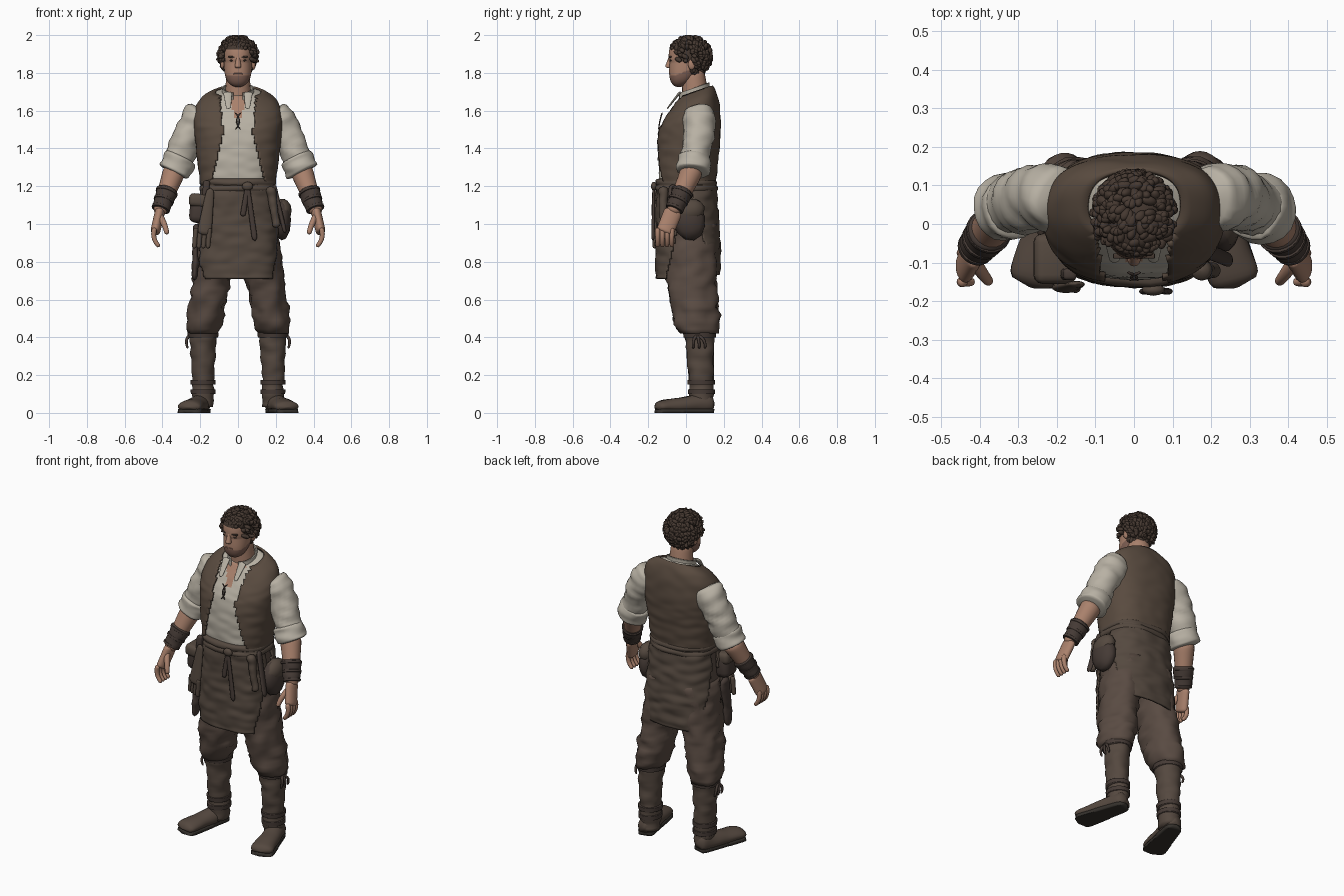
import bpy, bmesh, math, random
from mathutils import Vector, Matrix, noise

random.seed(4)
if "Cube" in bpy.data.objects:
    bpy.data.objects.remove(bpy.data.objects["Cube"])


def material(name, red, green, blue):
    made = bpy.data.materials.new(name)
    made.use_nodes = True
    made.diffuse_color = (red, green, blue, 1)
    made.node_tree.nodes["Principled BSDF"].inputs["Base Color"].default_value = made.diffuse_color
    return made


skin = material("skin", .4, .22, .15)
stubble = material("stubble", .22, .12, .09)
hair_brown = material("dark hair", .06, .04, .03)
linen = material("linen", .48, .44, .37)
vest_brown = material("vest brown", .1, .07, .05)
apron_brown = material("apron brown", .09, .066, .05)
trouser_brown = material("trouser brown", .1, .07, .055)
boot_brown = material("boot brown", .09, .065, .05)
leather = material("dark leather", .06, .043, .036)
sole_dark = material("sole", .035, .03, .025)


def finish(name, bm, materials, rule=None, thick=0):
    bmesh.ops.recalc_face_normals(bm, faces=bm.faces)
    mesh = bpy.data.meshes.new(name)
    for entry in materials:
        mesh.materials.append(entry)
    for face in bm.faces:
        face.smooth = True
        if rule:
            face.material_index = rule(face.calc_center_median())
    bm.to_mesh(mesh)
    bm.free()
    part = bpy.data.objects.new(name, mesh)
    bpy.context.collection.objects.link(part)
    if thick:
        modifier = part.modifiers.new("thickness", "SOLIDIFY")
        modifier.thickness, modifier.offset = thick, 0


def signed_power(value, power):
    return math.copysign(abs(value) ** (2 / power), value)


def loft(name, frames, materials, sides, power=2, wrinkle=0, keep=None, thick=0, warp=None, rule=None):
    """Join rings, each given as a centre and two half axes."""
    bm, rings = bmesh.new(), []
    for centre, across, along in frames:
        ring = []
        for k in range(sides):
            angle = math.tau * k / sides
            offset = across * signed_power(math.cos(angle), power) + along * signed_power(math.sin(angle), power)
            point = centre + offset
            point += offset.normalized() * noise.noise(Vector((point.x, point.y, point.z * 2)) * 12) * wrinkle
            ring.append(bm.verts.new(warp(point) if warp else point))
        rings.append(ring)
    for lower, upper in zip(rings, rings[1:]):
        for k in range(sides):
            bm.faces.new((lower[k - 1], lower[k], upper[k], upper[k - 1]))
    if keep:
        unwanted = [face for face in bm.faces if not keep(face.calc_center_median())]
        bmesh.ops.delete(bm, geom=unwanted, context="FACES")
    else:
        bm.faces.new(rings[0])
        bm.faces.new(rings[-1])
    finish(name, bm, materials, rule, thick)


def shell(name, low, high, section, *materials, grow=0, fine=False, **options):
    """Level rings from low to high; section(z) gives centre x, y and half widths."""
    frames, rows = [], 50 if fine else 24
    for i in range(rows + 1):
        z = low + (high - low) * i / rows
        x, y, wide, deep = section(z)
        frames.append((Vector((x, y, z)), Vector((wide + grow, 0, 0)), Vector((0, deep + grow, 0))))
    loft(name, frames, materials, 96 if fine else 40, **options)


def taper(start, end, flat=1):
    def radius(t):
        wide = start + (end - start) * t
        return wide, wide * flat
    return radius


def tube(name, start, end, radius, mat, bend=None, **options):
    """Round-ended tube along a curve pulled towards the bend point."""
    bend = bend or start.lerp(end, .5)
    frames, rows = [], 24
    for i in range(rows + 1):
        t = i / rows
        first, second = start.lerp(bend, t), bend.lerp(end, t)
        tangent = (second - first).normalized()
        across = Vector((1, 0, 0))
        across = (across - tangent * across.dot(tangent)).normalized()
        cap = math.sqrt(1.01 - abs(2 * t - 1) ** 12)
        wide, deep = radius(t)
        frames.append((first.lerp(second, t), across * wide * cap, tangent.cross(across) * deep * cap))
    loft(name, frames, [mat], 20, **options)


def add_blob(bm, centre, size, turn):
    place = Matrix.Translation(centre) @ turn.to_4x4() @ Matrix.Diagonal((*size, 1))
    bmesh.ops.create_icosphere(bm, subdivisions=2, radius=1, matrix=place)


def ball(name, centre, size, mat, tilt=0):
    bm = bmesh.new()
    add_blob(bm, centre, size, Matrix.Rotation(tilt, 3, "X"))
    finish(name, bm, [mat])


def block(name, centre, size, mat, tilt=0):
    bm = bmesh.new()
    place = Matrix.Translation(centre) @ Matrix.Rotation(tilt, 4, "Y") @ Matrix.Diagonal((*size, 1))
    bmesh.ops.create_cube(bm, size=1, matrix=place)
    bmesh.ops.bevel(bm, geom=bm.edges[:], offset=min(size) / 3, segments=3, affect="EDGES", profile=.5)
    finish(name, bm, [mat])


# Head, with hairline and jaw coloured by position
def head_section(z):
    t = (z - 1.725) / .26
    dome = math.sqrt(1.02 - (2 * t - 1) ** 4)
    return 0, .012 - .05 * max(0, 1 - 2 * t), .083 * dome * (.8 + .2 * t), .103 * dome * min(1, .55 + .8 * t)


def hairy(point):
    hairline = 1.925 if point.y < -.045 else 1.86 if point.y < .03 else 1.785
    return point.z > hairline


def head_colour(point):
    if hairy(point):
        return 1
    return 2 if point.y < .045 and point.z < 1.79 + max(0, point.y + .05) * .4 else 0


shell("head", 1.725, 1.985, head_section, skin, hair_brown, stubble, fine=True, power=2.2, rule=head_colour)
tube("neck", Vector((0, .06, 1.58)), Vector((0, .035, 1.82)), taper(.075, .06), skin)
tube("nose", Vector((0, -.08, 1.89)), Vector((0, -.095, 1.825)), taper(.009, .018), skin)
block("mouth", (0, -.087, 1.795), (.046, .008, .007), stubble)
for sign, side in ((1, "left"), (-1, "right")):
    ball(side + "_ear", (sign * .083, .03, 1.845), (.01, .02, .03), skin)
    ball(side + "_eye", (sign * .033, -.08, 1.866), (.013, .006, .005), hair_brown)
    block(side + "_brow", (sign * .034, -.083, 1.884), (.04, .014, .01), hair_brown, sign * -.1)

# Tousled hair tufts
bm = bmesh.new()
for attempt in range(450):
    direction = Vector([random.gauss(0, 1) for axis in "xyz"]).normalized()
    root = Vector((0, .022, 1.888)) + direction * Vector((.088, .104, .1)).length * .6
    root.x *= .95
    root.y += direction.y * .005
    if hairy(root):
        add_blob(bm, root, (.022, .013, .012), Matrix.Rotation(random.uniform(0, math.pi), 3, direction.orthogonal()))
for vert in bm.verts:
    vert.co.z = min(vert.co.z, 2)
finish("hair", bm, [hair_brown])


# Shirt body and open vest share one torso rule
def torso(z):
    t = min(1, (z - 1.2) / .5)
    wide = .08 + (.1 + .06 * t) * (1 - max(0, t) ** 8) ** .7
    return 0, .05 * t * t, wide, .07 + (.07 + .03 * t) * (1 - t ** 4)


def slope(point):
    point.z += .35 * (point.y - .04) * max(0, min(1, (point.z - 1.5) / .15))
    return point


def vest_cloth(point):
    opening = .078 + max((point.z - 1.48) * .1, (1.48 - point.z) * .25)
    return point.y > .03 or abs(point.x) > opening


def bare_chest(point):
    return int(point.y < .03 and abs(point.x) < (point.z - 1.535) * .42)


shell("shirt", 1.2, 1.7, torso, linen, skin, fine=True, power=2.4, wrinkle=.005, warp=slope, rule=bare_chest)
shell("vest", 1.21, 1.695, torso, vest_brown, grow=.013, fine=True, power=2.4, wrinkle=.005, warp=slope,
      keep=vest_cloth, thick=.012)
shell("collar", 1.665, 1.72, lambda z: (0, .042, .08, .078), linen, warp=slope, thick=.008,
      keep=lambda point: point.y > 0 or abs(point.x) > .03)


# Leg rules, written for the left leg
def trouser_leg(z):
    t = (1 - z) / .6
    gather = min(1, .8 + (z - .4) * 3)
    return .095 + .095 * t, .02 + .05 * t * t, (.112 - .02 * t) * gather, (.147 - .03 * t) * gather


def boot_shaft(z):
    radius = .055 + .1 * z * z
    return .185, .085 - .03 * z, radius, radius + .006


def foot_radius(t):
    return .045 + .025 * t, .06 - .03 * t


def above_sole(point):
    point.z = max(point.z, .016)
    return point


def flatten(point):
    point.z = .02 if point.z > .04 else 0
    return point


for sign, side in ((1, "left"), (-1, "right")):
    def at(x, y, z):
        return Vector((sign * x, y, z))

    def mirrored(section):
        return lambda z: (sign * section(z)[0], *section(z)[1:])

    # Shirt sleeve, forearm and bracer
    shoulder, elbow, wrist = at(.18, .065, 1.6), at(.33, .04, 1.3), at(.42, -.075, 1.05)
    tube(side + "_sleeve", shoulder, elbow, taper(.088, .076), linen, bend=at(.26, .08, 1.5), wrinkle=.014)
    tube(side + "_rolled_cuff", shoulder.lerp(elbow, .8), shoulder.lerp(elbow, 1.1), taper(.085, .088), linen,
         wrinkle=.012)
    tube(side + "_forearm", elbow, wrist, taper(.063, .035), skin)
    tube(side + "_bracer", elbow.lerp(wrist, .45), elbow.lerp(wrist, .92), taper(.058, .045), leather, wrinkle=.006)
    for i in range(3):
        spot = .5 + i * .17
        tube(f"{side}_bracer_strap_{i}", elbow.lerp(wrist, spot), elbow.lerp(wrist, spot + .06),
             taper(.06 - i * .005, .059 - i * .005), leather)

    # Hand
    tube(side + "_palm", wrist.lerp(elbow, .1), at(.44, -.115, .95), taper(.027, .026, 1.8), skin)
    for i in range(4):
        knuckle = at(.44, -.15 + .025 * i, .98)
        tube(f"{side}_finger_{i}", knuckle, knuckle + at(-.025, 0, -.1), taper(.014, .011), skin,
             bend=knuckle + at(.02, 0, -.06))
    tube(side + "_thumb", at(.42, -.09, 1.05), at(.375, -.15, .945), taper(.019, .012), skin, bend=at(.385, -.14, 1))
    tube(side + "_collar_flap", at(.055, -.03, 1.7), at(.05, -.1, 1.61), taper(.024, .012, .3), linen)
    tube(side + "_lace", at(.018, -.125, 1.59), at(.014, -.145, 1.5), taper(.004, .003), leather, bend=at(-.03, -.14, 1.55))

    # Trouser leg and boot
    shell(side + "_trouser_leg", .42, 1, mirrored(trouser_leg), trouser_brown, wrinkle=.02)
    shell(side + "_boot_shaft", .03, .43, mirrored(boot_shaft), boot_brown, wrinkle=.01)
    heel, toe = at(.18, .15, .05), at(.265, -.165, .03)
    tube(side + "_boot_foot", heel, toe, foot_radius, boot_brown, warp=above_sole, wrinkle=.004)
    tube(side + "_boot_sole", heel, toe, foot_radius, sole_dark, warp=flatten)
    for i, height in enumerate((.4, .15, .1)):
        shell(f"{side}_boot_strap_{i}", height, height + .025, mirrored(boot_shaft), leather, grow=.009)
    for i in range(3):
        tube(f"{side}_boot_tie_{i}", at(.255, .06, .41), at(.265, .04 + i * .03, .34), taper(.009, .006), leather,
             bend=at(.285, .03 + i * .04, .39))


# Hips, apron with open sides, and belt
def hips(z):
    spread = min(1, (1.24 - z) * 3)
    return 0, .01 * spread, .19 + .028 * spread, .152 + .014 * spread


def apron_panel(point):
    drop = max(0, 1.12 - point.z)
    if point.y < 0:
        return point.y < -.01 - drop * .24 and point.z > .71
    return point.y > .03 + drop * .3 and point.z > .73


def rounded_belt(middle):
    def section(z):
        bulge = .02 * math.sqrt(max(0, 1 - ((z - middle) / .02) ** 2))
        x, y, wide, deep = hips(z)
        return x, y, wide + bulge - .008, deep + bulge - .008
    return section


shell("trouser_seat", .88, 1.22, hips, trouser_brown, grow=-.014, power=2.4)
shell("apron", .7, 1.22, hips, apron_brown, fine=True, power=2.6, wrinkle=.01, keep=apron_panel, thick=.01)
for i, height in enumerate((1.19, 1.22)):
    shell(f"cloth_belt_{i}", height - .02, height + .02, rounded_belt(height), apron_brown, power=2.4, wrinkle=.008)
knot = Vector((.05, -.17, 1.2))
ball("belt_knot", knot, (.03, .016, .024), apron_brown)
tube("short_belt_tail", knot, Vector((.025, -.175, 1.04)), taper(.012, .015, .6), leather)
tube("long_belt_tail", knot, Vector((.09, -.175, .91)), taper(.012, .015, .6), leather)

# Right hip pouch, hanging glove and cloth strip
block("right_pouch", (-.205, -.085, 1.08), (.1, .12, .15), leather, .1)
block("right_pouch_flap", (-.205, -.09, 1.125), (.11, .13, .07), apron_brown, .1)
block("right_pouch_loop", (-.17, -.13, 1.18), (.035, .03, .1), leather, .1)
tube("hanging_glove", Vector((-.145, -.155, 1.19)), Vector((-.18, -.165, .94)), taper(.02, .04, .4), apron_brown)
for i in range(4):
    base = Vector((-.15 - i * .024, -.165 + i * .01, .98))
    tube(f"glove_finger_{i}", base, base + Vector((-.01, 0, -.11)), taper(.014, .012), apron_brown)
tube("right_cloth_strip", Vector((-.22, -.06, 1)), Vector((-.23, -.09, .7)), taper(.02, .015, 2), leather, wrinkle=.01)

# Left hip pouch, strap and rolled cloth
ball("left_pouch", (.232, .015, 1.02), (.05, .088, .11), leather, .25)
ball("left_pouch_flap", (.235, .02, 1.07), (.05, .082, .065), apron_brown, .25)
tube("left_pouch_strap", Vector((.19, -.07, 1.21)), Vector((.25, -.095, .95)), taper(.012, .011, 1.7), leather)
tube("left_hip_roll", Vector((.17, -.12, 1.2)), Vector((.205, -.12, .98)), taper(.025, .02), apron_brown, wrinkle=.008)
